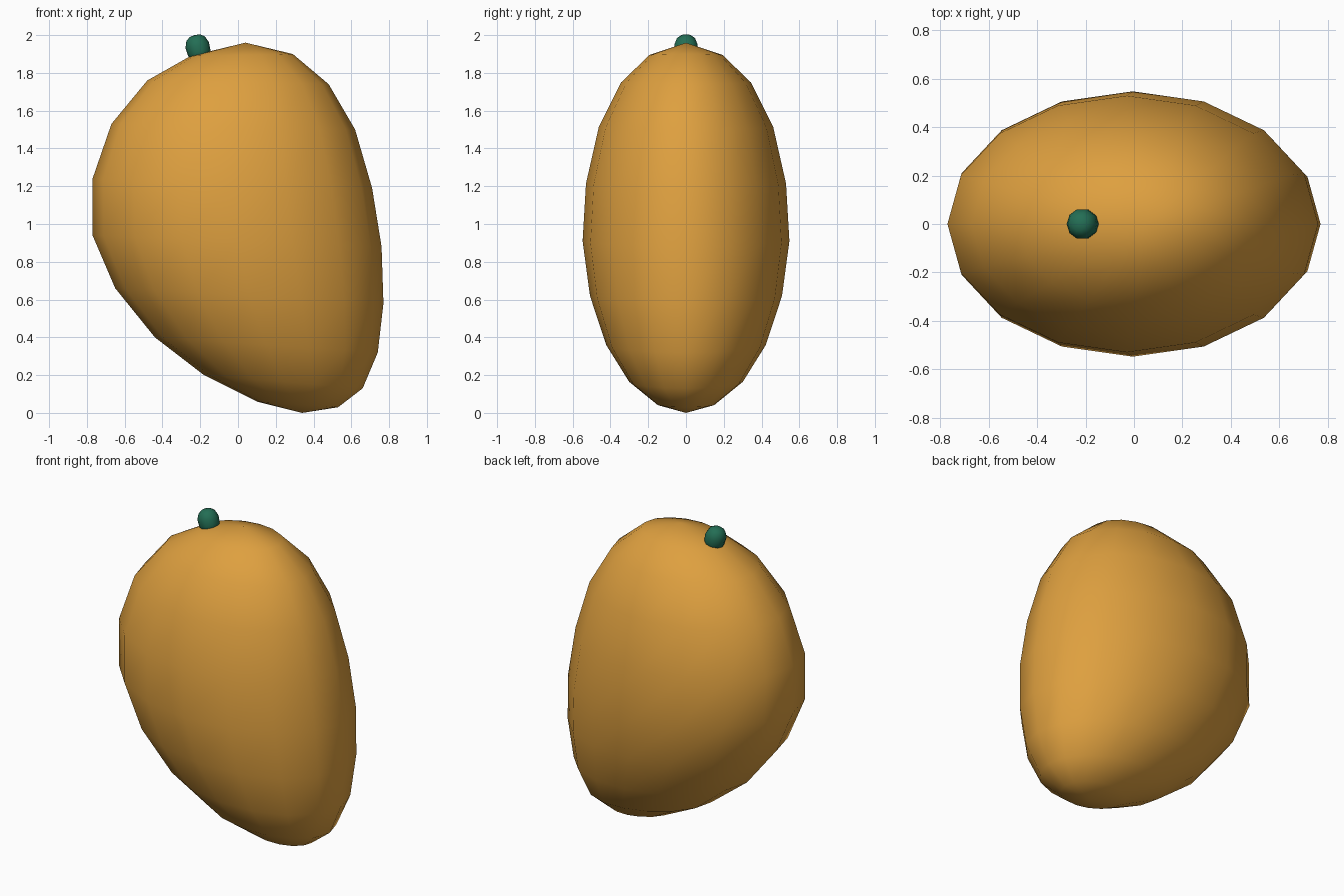
import bpy, bmesh
from math import sin, cos, tau
from mathutils import Vector

cube = bpy.data.objects.get("Cube")
if cube:
    bpy.data.objects.remove(cube)


def material(name, rgb):
    mat = bpy.data.materials.new(name)
    mat.use_nodes = True
    mat.diffuse_color = (*rgb, 1)
    mat.node_tree.nodes["Principled BSDF"].inputs["Base Color"].default_value = (*rgb, 1)
    return mat


def loft(name, start, pairs, end, sides, depth, mat):
    """Elliptical rings across pairs of outline points (x, z), closed by two poles."""
    bm = bmesh.new()
    rings = []
    for (lx, lz), (rx, rz) in pairs:
        mid = Vector(((lx + rx) / 2, 0, (lz + rz) / 2))
        half = Vector(((rx - lx) / 2, 0, (rz - lz) / 2))
        side = Vector((0, half.length * depth, 0))
        rings.append([bm.verts.new(mid + half * cos(tau * i / sides) + side * sin(tau * i / sides))
                      for i in range(sides)])
    low = bm.verts.new((start[0], 0, start[1]))
    high = bm.verts.new((end[0], 0, end[1]))
    for i in range(sides):
        j = (i + 1) % sides
        bm.faces.new((low, rings[0][j], rings[0][i]))
        bm.faces.new((high, rings[-1][i], rings[-1][j]))
        for a, b in zip(rings, rings[1:]):
            bm.faces.new((a[i], a[j], b[j], b[i]))
    bmesh.ops.recalc_face_normals(bm, faces=bm.faces)
    for face in bm.faces:
        face.smooth = True
    mesh = bpy.data.meshes.new(name)
    bm.to_mesh(mesh)
    bm.free()
    mesh.materials.append(mat)
    obj = bpy.data.objects.new(name, mesh)
    bpy.context.collection.objects.link(obj)
    return obj


orange = material("ripe orange", (0.73, 0.35, 0.05))
green = material("stem green", (0.017, 0.156, 0.09))

# Fruit body: left and right outline, bottom to top
left = [(.10, .06), (-.18, .20), (-.44, .40), (-.65, .66), (-.77, .94),
        (-.77, 1.24), (-.67, 1.53), (-.48, 1.76), (-.25, 1.89)]
right = [(.53, .03), (.66, .13), (.74, .32), (.77, .58), (.76, .88),
         (.71, 1.19), (.62, 1.50), (.48, 1.74), (.29, 1.90)]
loft("fruit_body", (.34, 0), list(zip(left, right)), (.04, 1.96), 16, 0.715, orange)

# Stem: short rounded stub leaning away from the crown
stem_profile = [(.055, 0), (.062, .05), (.064, .085), (.05, .12), (.028, .136)]
stem = loft("stem", (0, 0), [((-r, z), (r, z)) for r, z in stem_profile], (0, .14), 10, 1, green)
stem.location = (-.195, 0, 1.865)
stem.rotation_euler = (0, -.25, 0)
